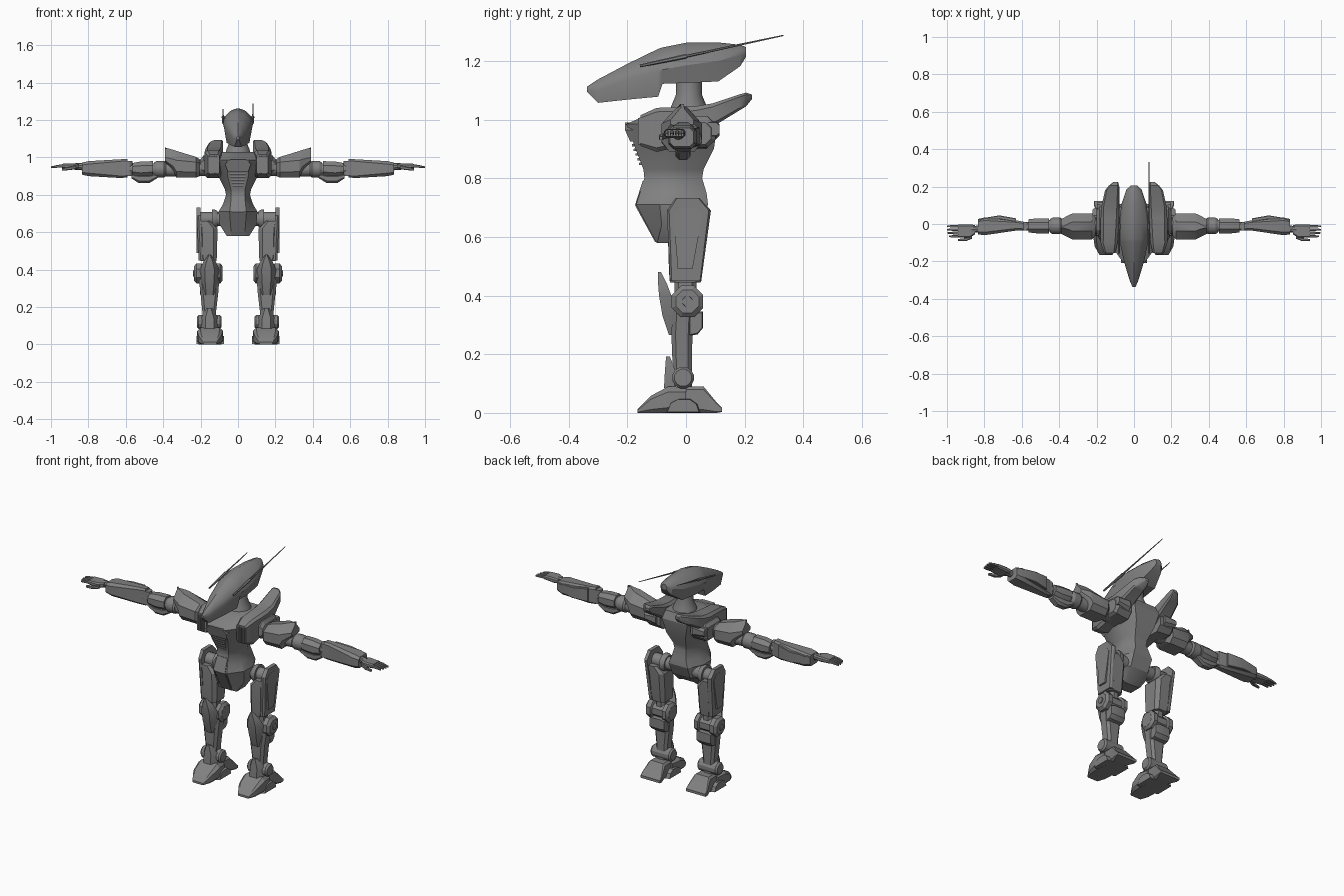
import bpy, bmesh, math
from mathutils import Vector

GREY = bpy.data.materials.new("armor_grey")
GREY.diffuse_color = (0.22, 0.22, 0.22, 1)


def make(name, rings, mirror=True):
    """Skin a list of equal-length rings, capped at both ends; optionally make a left and right copy."""
    for side, s in ((("_left", 1), ("_right", -1)) if mirror else (("", 1),)):
        bm = bmesh.new()
        vs = [[bm.verts.new((s * p[0], p[1], p[2])) for p in r] for r in rings]
        n = len(rings[0])
        for a, b in zip(vs, vs[1:]):
            for i in range(n):
                j = (i + 1) % n
                bm.faces.new((a[i], a[j], b[j], b[i]))
        bm.faces.new(vs[0])
        bm.faces.new(vs[-1])
        bmesh.ops.recalc_face_normals(bm, faces=bm.faces)
        me = bpy.data.meshes.new(name + side)
        bm.to_mesh(me)
        bm.free()
        me.shade_smooth()
        me.set_sharp_from_angle(angle=math.radians(28))
        me.materials.append(GREY)
        bpy.context.collection.objects.link(bpy.data.objects.new(name + side, me))


def tube(name, stops, n=16, mirror=True):
    """Round part from (point, radius) stops along a straight line."""
    p = [Vector(q) for q, r in stops]
    d = (p[-1] - p[0]).normalized()
    u = d.cross(Vector((0, 0, 1)) if abs(d.z) < 0.9 else Vector((0, 1, 0))).normalized()
    v = d.cross(u)
    ang = [2 * math.pi * (i + 0.5) / n for i in range(n)]
    make(name, [[c + (u * math.cos(a) + v * math.sin(a)) * r for a in ang]
                for c, (q, r) in zip(p, stops)], mirror)


def side_prism(name, prof, x0, x1, mirror=True, inset=0.0):
    """Extrude a (y, z) outline along x, bevelled by shrinking the end outlines."""
    cy = sum(p[0] for p in prof) / len(prof)
    cz = sum(p[1] for p in prof) / len(prof)
    k = 1 - inset
    small = [(cy + (y - cy) * k, cz + (z - cz) * k) for y, z in prof]
    e = (x1 - x0) * 0.2
    st = [(x0, small), (x0 + e, prof), (x1 - e, prof), (x1, small)] if inset else [(x0, prof), (x1, prof)]
    make(name, [[(x, y, z) for y, z in pr] for x, pr in st], mirror)


def cut_box(axis, stations, c=0.25):
    """Rings of a box with cut corners; station = (t, a0, a1, b0, b1)."""
    rings = []
    for t, a0, a1, b0, b1 in stations:
        k = c * min(a1 - a0, b1 - b0)
        ab = [(a0 + k, b0), (a1 - k, b0), (a1, b0 + k), (a1, b1 - k),
              (a1 - k, b1), (a0 + k, b1), (a0, b1 - k), (a0, b0 + k)]
        put = {"x": lambda a, b: (t, a, b), "y": lambda a, b: (a, t, b), "z": lambda a, b: (a, b, t)}[axis]
        rings.append([put(a, b) for a, b in ab])
    return rings


# head: spindle with a domed top and a long pointed snout
head = []
for y, w, zb, zs, zt in [(-.338, .008, 1.095, 1.103, 1.112), (-.30, .024, 1.057, 1.10, 1.137),
                         (-.20, .054, 1.068, 1.137, 1.19), (-.095, .076, 1.078, 1.165, 1.241),
                         (-.08, .078, 1.122, 1.17, 1.246), (0, .082, 1.125, 1.185, 1.262),
                         (.11, .066, 1.13, 1.20, 1.263), (.185, .04, 1.182, 1.22, 1.255),
                         (.205, .018, 1.215, 1.23, 1.247)]:
    h = zt - zs
    head.append([(-.8 * w, y, zb), (.8 * w, y, zb), (w, y, zs), (.86 * w, y, zs + .45 * h),
                 (.45 * w, y, zs + .86 * h), (0, y, zt), (-.45 * w, y, zs + .86 * h),
                 (-.86 * w, y, zs + .45 * h), (-w, y, zs)])
make("head", head, False)

# antennas: the left one is longer
for nm, s, y1, z1 in (("antenna_left", 1, .332, 1.287), ("antenna_right", -1, .20, 1.258)):
    tube(nm + "_base", [((s * .08, -.157, 1.183), .005), ((s * .08, .0, 1.216), .008)], 6, False)
    tube(nm, [((s * .08, 0, 1.216), .005), ((s * .08, y1, z1), .002)], 6, False)
tube("neck", [((0, .01, 1.0), .075), ((0, .01, 1.045), .062), ((0, .01, 1.085), .045),
              ((0, .01, 1.14), .045)], 16, False)

# torso: half width, front face half width, front y, back y at each height
torso = []
for z, w, f, yf, yb in [(.58, .06, .035, -.10, -.03), (.64, .098, .04, -.133, .045),
                        (.71, .104, .045, -.17, .075), (.75, .08, .04, -.157, .07),
                        (.80, .064, .036, -.142, .055), (.83, .07, .038, -.145, .06),
                        (.90, .105, .055, -.172, .095), (.985, .14, .06, -.203, .108),
                        (1.03, .12, .05, -.10, .09)]:
    m = yf + .45 * (yb - yf)
    torso.append([(-f, yf, z), (f, yf, z), (w, m - .03, z), (w, m + .05, z), (w * .6, yb, z),
                  (-w * .6, yb, z), (-w, m + .05, z), (-w, m - .03, z)])
make("torso", torso, False)

# chest plate and louvers
make("chest_plate", [[(-.055, -.19, .925), (.055, -.19, .925), (.07, -.208, .965), (.04, -.208, .99), (-.04, -.208, .99),
                      (-.07, -.208, .965)],
                     [(-.055, -.16, .925), (.055, -.16, .925), (.07, -.17, .965), (.04, -.15, .99), (-.04, -.15, .99),
                      (-.07, -.17, .965)]], False)
for i in range(5):
    z = .845 + i * .016
    y = -.146 - (z - .83) * .387
    w = .028 + i * .004
    make(f"chest_louver_{i}", cut_box("x", [(-w, y - .008, y + .02, z, z + .008),
                                            (w, y - .008, y + .02, z, z + .008)], .1), False)
side_prism("pelvis_front_plate", [(-.105, .582), (-.174, .708), (-.148, .79), (-.12, .79), (-.13, .7), (-.08, .582)],
           -.034, .034, False)

# shoulder collar with front vents and swept rear fin
make("collar", cut_box("y", [(-.155, .10, .16, .91, 1.015), (-.10, .088, .178, .89, 1.04),
                             (.03, .08, .178, .92, 1.045), (.09, .08, .175, .975, 1.055),
                             (.18, .08, .155, 1.03, 1.085), (.205, .08, .135, 1.045, 1.092),
                             (.225, .085, .11, 1.07, 1.085)], .15))
for i in range(4):
    make(f"collar_vent_{i}", cut_box("y", [(-.163, .112 + i * .012, .119 + i * .012, .915, 1.005),
                                           (-.13, .112 + i * .012, .119 + i * .012, .905, 1.015)], .1))
make("shoulder_mount", cut_box("x", [(.10, -.07, .10, .90, 1.02), (.185, -.06, .10, .905, 1.01),
                                     (.20, -.05, .085, .915, .99)]))
make("rear_thruster", cut_box("x", [(.12, .05, .115, .93, 1.0), (.198, .065, .115, .945, .99)]))

# shoulder, pauldron and upper arm
tube("shoulder_joint", [((.16, -.01, .945), .045), ((.24, -.01, .945), .045)])
pauldron = []
for x, y0, y1, zb, zs, zt in [(.205, -.06, .035, .90, .97, .99), (.225, -.083, .055, .892, .975, 1.003),
                              (.33, -.083, .055, .892, .985, 1.035), (.345, -.075, .05, .93, .99, 1.04),
                              (.39, -.052, .025, .975, 1.0, 1.053)]:
    pauldron.append([(x, y0 + .025, zb), (x, y1 - .025, zb), (x, y1, zb + .35 * (zs - zb)), (x, y1, zs),
                     (x, y1 - .045, zt), (x, y0 + .045, zt), (x, y0, zs), (x, y0, zb + .35 * (zs - zb))])
make("pauldron", pauldron)
tube("upper_arm", [((.31, -.01, .935), .04), ((.40, -.01, .935), .036)])
tube("arm_band", [((.385, -.01, .937), .038), ((.395, -.01, .937), .045), ((.435, -.01, .937), .045),
                  ((.45, -.01, .937), .036)])
tube("elbow_core", [((.44, -.01, .937), .032), ((.56, -.01, .937), .032)])
make("elbow_housing", cut_box("x", [(.455, -.05, .03, .90, .98), (.52, -.05, .03, .895, .978),
                                    (.565, -.045, .025, .905, .97)], .28))
make("elbow_guard", cut_box("x", [(.43, -.035, .015, .89, .915), (.475, -.035, .015, .862, .91),
                                  (.53, -.035, .015, .862, .91), (.57, -.03, .01, .888, .91)]))
tube("elbow_pin", [((.585, -.012, .90), .023), ((.585, -.012, .98), .023)], 12)
tube("forearm_joint", [((.55, -.012, .94), .024), ((.63, -.012, .94), .024)], 12)

# forearm
make("forearm", cut_box("x", [(.59, -.035, .012, .893, .992), (.63, -.035, .02, .89, .99),
                              (.80, -.06, .035, .90, .98), (.835, -.055, .025, .908, .972)], .2))
make("forearm_plate", cut_box("x", [(.63, .01, .03, .905, .985), (.72, .025, .046, .91, .975),
                                    (.83, .015, .028, .92, .968)], .15))
tube("wrist", [((.82, -.025, .95), .02), ((.87, -.03, .952), .018)], 10)

# hand
make("palm", cut_box("x", [(.85, -.055, -.005, .94, .965), (.88, -.075, -.002, .938, .968),
                           (.94, -.072, -.004, .942, .966)]))
for i in range(4):
    y = -.012 - i * .018
    tip = 1.0 - (.0, .0, .004, .012)[i]
    make(f"finger_{i}", cut_box("x", [(.93, y - .007, y + .007, .947, .963), (.965, y - .007, y + .007, .945, .96),
                                      (tip, y - .004, y + .004, .943, .952)], .2))
make("thumb", cut_box("x", [(.865, -.078, -.055, .938, .955), (.90, -.092, -.075, .932, .95),
                            (.94, -.091, -.08, .93, .942)], .2))

# hip and thigh
tube("hip_joint", [((.07, .005, .67), .038), ((.20, .005, .67), .038)])
tube("hip_cap", [((.11, .005, .67), .045), ((.125, .005, .67), .052), ((.14, .005, .67), .052)])
make("thigh", cut_box("z", [(.445, .115, .20, -.055, .05), (.48, .112, .208, -.058, .056),
                            (.62, .11, .212, -.062, .07), (.66, .15, .214, -.06, .072)], .2))
thigh_side = [(-.055, .45), (-.065, .69), (-.035, .733), (.045, .733), (.085, .69), (.052, .45)]
make("thigh_plate", [[(x + (z - .45) * .045, .01 + (y - .01) * k, z) for y, z in thigh_side]
                     for x, k in ((.188, 1), (.20, 1), (.21, .9))])
side_prism("thigh_panel", [(-.028, .49), (-.043, .67), (-.02, .70), (.035, .70), (.055, .67), (.022, .49)],
           .205, .222)

# knee
tube("knee_joint", [((.083, .005, .38), .042), ((.095, .005, .38), .058), ((.118, .005, .38), .058),
                    ((.122, .005, .38), .046), ((.19, .005, .38), .046), ((.195, .005, .38), .058),
                    ((.222, .005, .38), .058), ((.235, .005, .38), .042)], 8)
tube("knee_pin", [((.22, .005, .38), .02), ((.24, .005, .38), .018)], 8)
guard = []
for z, w, yf, yb in [(.265, .036, -.058, -.03), (.33, .046, -.08, -.035), (.40, .052, -.092, -.05),
                     (.44, .035, -.095, -.065), (.48, .006, -.095, -.085)]:
    guard.append([(.152 - w, yb, z), (.152 - w * .5, yf, z), (.152 + w * .5, yf, z), (.152 + w, yb, z)])
make("knee_guard", guard)
make("knee_link", cut_box("z", [(.33, .125, .185, -.04, .035), (.46, .125, .185, -.04, .035)]))

# shin and calf
make("shin", cut_box("z", [(.09, .122, .186, -.04, .02), (.17, .118, .19, -.046, .02),
                           (.27, .106, .20, -.05, .022), (.35, .10, .21, -.045, .025)], .2))
side_prism("calf", [(.01, .35), (.058, .345), (.058, .29), (.04, .268), (.01, .262)], .108, .202, inset=.12)

# ankle
tube("ankle_joint", [((.088, -.01, .12), .03), ((.097, -.01, .12), .038), ((.21, -.01, .12), .038),
                     ((.22, -.01, .12), .03)], 12)
make("ankle_guard", [[(.152 - w, yb, z), (.152 - w * .5, yf, z), (.152 + w * .5, yf, z), (.152 + w, yb, z)]
                     for z, w, yf, yb in [(.085, .046, -.075, -.04), (.14, .046, -.072, -.035),
                                          (.192, .016, -.068, -.055)]])

# foot: toe wedge, side plates and heel
make("toe", cut_box("y", [(-.165, .115, .185, 0, .012), (-.12, .09, .21, 0, .058), (-.06, .08, .219, 0, .09),
                          (.0, .09, .21, 0, .088)], .2))
make("heel", cut_box("y", [(-.02, .10, .20, 0, .09), (.06, .098, .202, 0, .09), (.105, .085, .215, 0, .035),
                           (.122, .085, .215, .003, .018)], .12))
side_prism("foot_side_plate", [(-.07, 0), (-.055, .035), (-.03, .048), (.015, .048), (.04, .03), (.05, 0)],
           .076, .222, inset=.1)
